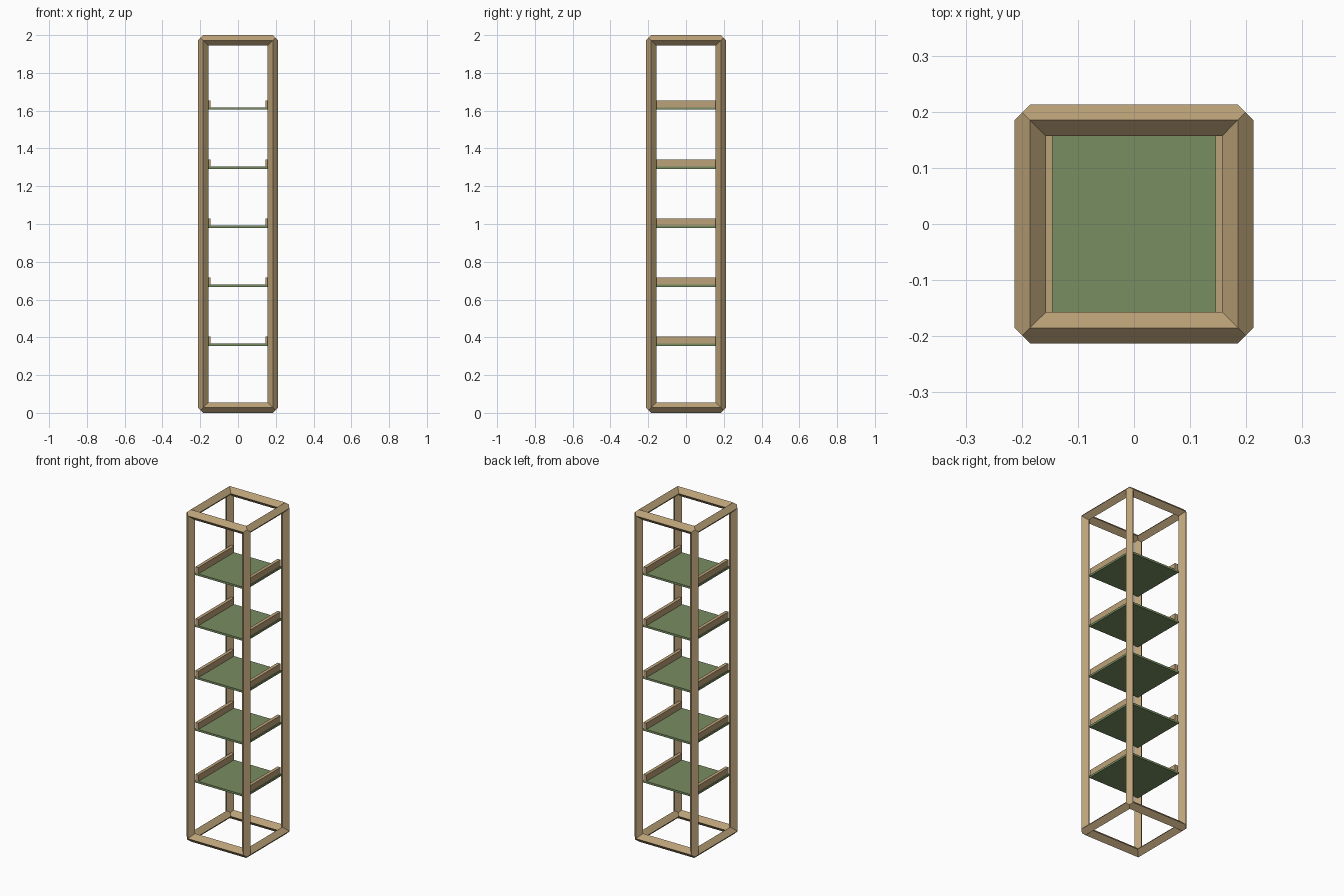
import bpy, bmesh
from mathutils import Vector

if "Cube" in bpy.data.objects:
    bpy.data.objects.remove(bpy.data.objects["Cube"])

R = 0.028                      # half diagonal of the square bars
C = 0.185                      # bar centre line
ZLO, ZHI = R, 2 - R


def material(name, rgb):
    m = bpy.data.materials.new(name)
    m.diffuse_color = (*rgb, 1)
    m.use_nodes = True
    m.node_tree.nodes["Principled BSDF"].inputs["Base Color"].default_value = m.diffuse_color
    return m


wood = material("wood", (0.50, 0.36, 0.19))
green = material("green_board", (0.19, 0.27, 0.12))


def finish(bm, name, mat):
    bmesh.ops.remove_doubles(bm, verts=bm.verts, dist=1e-5)
    bmesh.ops.recalc_face_normals(bm, faces=bm.faces)
    me = bpy.data.meshes.new(name)
    bm.to_mesh(me)
    bm.free()
    me.materials.append(mat)
    ob = bpy.data.objects.new(name, me)
    bpy.context.collection.objects.link(ob)
    return ob


def box(name, lo, hi, mat):
    bm = bmesh.new()
    bmesh.ops.create_cube(bm, size=1)
    lo, hi = Vector(lo), Vector(hi)
    for v in bm.verts:
        v.co = (lo + hi) / 2 + v.co * (hi - lo)
    return finish(bm, name, mat)


# Mitred frame: twelve bars of diamond section meeting at eight corners
bm = bmesh.new()
half = Vector((C, C, (ZHI - ZLO) / 2))
for a in range(3):
    b, c = [i for i in range(3) if i != a]
    for sb in (-1, 1):
        for sc in (-1, 1):
            def point(end, pa, pb, pc):
                # offsets are measured outward from the frame corner
                p = Vector()
                for axis, sign, off in ((a, end, pa), (b, sb, pb), (c, sc, pc)):
                    p[axis] = sign * (half[axis] + off * R)
                p.z += 1
                return p

            outer_b, outer_c = (0, 1, 0), (0, 0, 1)
            inner_b, inner_c = (-1, -1, 0), (-1, 0, -1)
            sides = [
                [outer_b, (.5, .5, .5), outer_c],
                [outer_c, inner_b],
                [inner_b, (-.5, -.5, -.5), inner_c],
                [inner_c, outer_b],
            ]
            for side in sides:
                ring = [point(1, *p) for p in side]
                ring += [point(-1, *p) for p in reversed(side)]
                bm.faces.new([bm.verts.new(p) for p in ring])
finish(bm, "frame", wood)

# Five shelves, each with a rail on both sides
S = 0.17
for i in range(5):
    z = 0.355 + 0.3125 * i
    box(f"shelf_{i + 1}", (-S, -S, z), (S, S, z + 0.012), green)
    for name, x0, x1 in (("left", -S + .005, -.145), ("right", .145, S - .005)):
        box(f"{name}_rail_{i + 1}", (x0, -S, z + 0.012), (x1, S, z + 0.05), wood)
